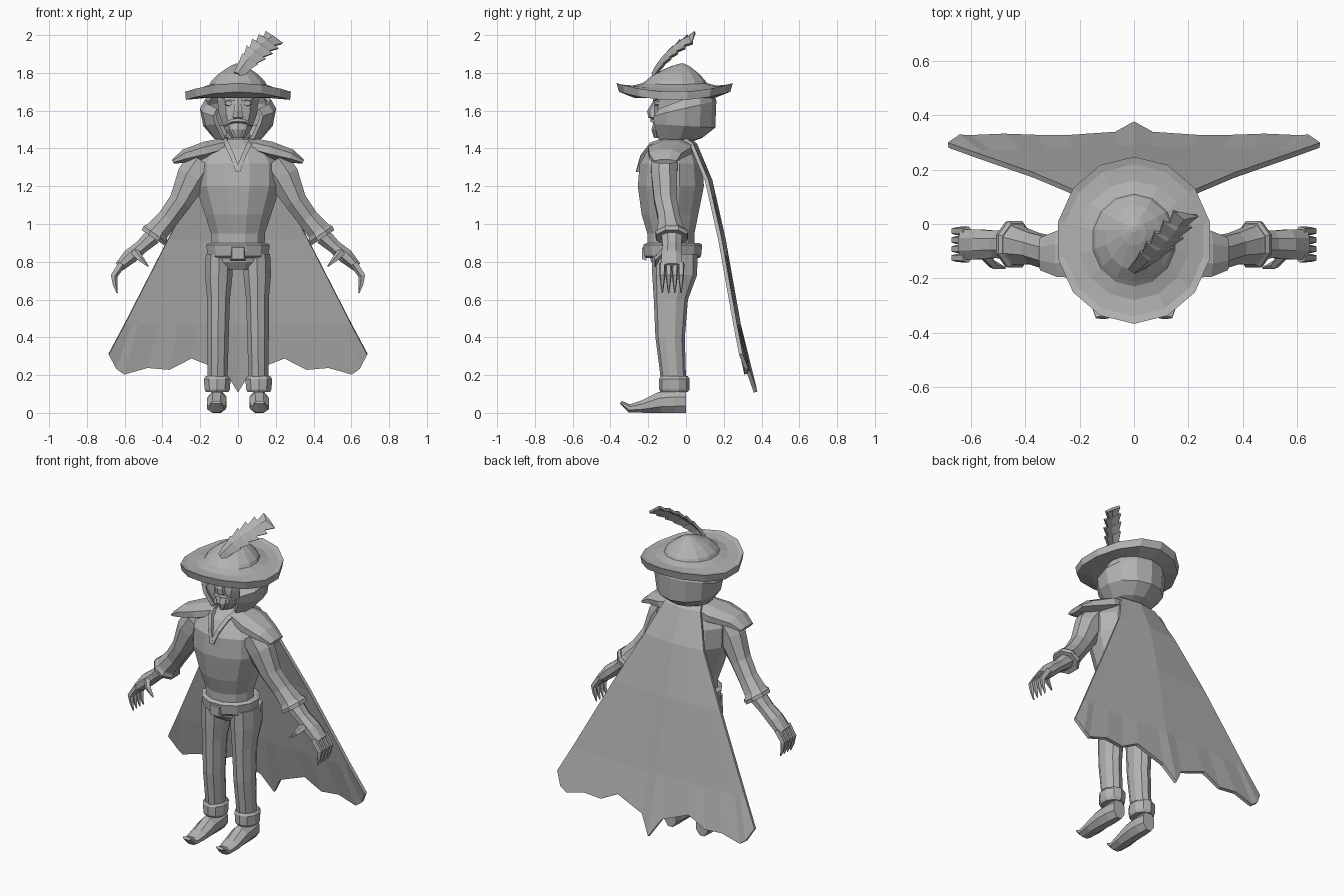
import bpy, bmesh, math
from mathutils import Vector

grey = bpy.data.materials.new("plain grey")
grey.diffuse_color = (0.45, 0.45, 0.45, 1)
X, Y = Vector((1, 0, 0)), Vector((0, 1, 0))


def finish(name, bm, mirror=False, thick=0):
    bmesh.ops.recalc_face_normals(bm, faces=bm.faces)
    me = bpy.data.meshes.new(name)
    bm.to_mesh(me)
    bm.free()
    me.materials.append(grey)
    ob = bpy.data.objects.new(name, me)
    bpy.context.collection.objects.link(ob)
    if thick:
        m = ob.modifiers.new("thickness", 'SOLIDIFY')
        m.thickness, m.offset = thick, 0
    if mirror:
        ob.modifiers.new("mirror", 'MIRROR')
    return ob


def skin(bm, rows, closed):
    """Join rows of points into quads; closed rows become capped rings."""
    vs = [[bm.verts.new(p) for p in r] for r in rows]
    n = len(rows[0])
    for r0, r1 in zip(vs, vs[1:]):
        for i in range(n if closed else n - 1):
            j = (i + 1) % n
            bm.faces.new((r0[i], r0[j], r1[j], r1[i]))
    if closed:
        bm.faces.new(vs[0])
        bm.faces.new(vs[-1])


def tube(name, pts, n=8, ref=Y, mirror=False):
    """Loft along a path of (x, y, z, half width, half width along ref)."""
    c = [Vector(p[:3]) for p in pts]
    rows = []
    for k, p in enumerate(pts):
        t = c[min(k + 1, len(c) - 1)] - c[max(k - 1, 0)]
        side = t.cross(ref).normalized()
        s = 1 / math.cos(math.pi / n)
        ring = []
        for i in range(n):
            a = (i + 0.5) * 2 * math.pi / n
            ring.append(c[k] + side * (p[3] * s * math.cos(a)) + ref * (p[4] * s * math.sin(a)))
        rows.append(ring)
    bm = bmesh.new()
    skin(bm, rows, True)
    return finish(name, bm, mirror)


def sheet(name, rows, thick, mirror=False):
    bm = bmesh.new()
    skin(bm, rows, False)
    return finish(name, bm, mirror, thick)


def stack(name, rings, n=12):
    """Upright loft of (z, y centre, half x, half y)."""
    return tube(name, [(0, cy, z, a, b) for z, cy, a, b in rings], n)


# Body
stack("tunic", [(0.86, -.08, .14, .125), (0.95, -.08, .143, .125), (1.05, -.085, .175, .15),
                (1.2, -.08, .225, .175), (1.32, -.08, .225, .165), (1.4, -.07, .17, .125),
                (1.45, -.05, .08, .08)])
stack("hips", [(0.76, -.065, .12, .09), (0.8, -.065, .165, .12), (0.86, -.07, .155, .13)])
stack("belt", [(0.82, -.07, .15, .14), (0.83, -.07, .16, .15), (0.89, -.07, .168, .156),
               (0.90, -.07, .15, .14)])
tube("belt_buckle", [(0, -.21, .845, .038, .04), (0, -.234, .845, .03, .032)], 4, X)
stack("neck", [(1.4, -.05, .065, .065), (1.52, -.05, .06, .06)], 8)

# Shoulder mantle and V neckline
tube("shoulder_mantle", [(.05, -.07, 1.42, .04, .09), (.17, -.085, 1.39, .047, .115),
                         (.28, -.11, 1.36, .036, .085), (.345, -.11, 1.33, .012, .06)], 8, Y, True)
tube("neckline_trim", [(0, -.252, 1.28, .012, .012), (.03, -.225, 1.36, .012, .016),
                       (.06, -.17, 1.425, .012, .02), (.085, -.06, 1.46, .012, .025)], 4, Y, True)

# Legs and shoes
tube("trouser_leg", [(.1, -.06, .84, .07, .115), (.102, -.06, .73, .073, .113),
                     (.103, -.08, .6, .06, .086), (.106, -.084, .4, .057, .074),
                     (.108, -.066, .17, .052, .063)], 10, Y, True)
tube("ankle_cuff", [(.11, -.062, .11, .06, .068), (.11, -.062, .125, .067, .077),
                    (.11, -.062, .18, .071, .077), (.11, -.062, .195, .06, .068)], 10, Y, True)
tube("shoe", [(.11, 0, .06, .06, .04), (.11, -.06, .06, .06, .05), (.112, -.14, .055, .055, .052),
              (.114, -.23, .033, .033, .05), (.115, -.3, .024, .022, .042),
              (.115, -.345, .056, .008, .026)], 8, X, True)

# Arms and hands
tube("sleeve", [(.185, -.115, 1.33, .085, .07), (.24, -.115, 1.25, .085, .068),
                (.305, -.108, 1.12, .06, .06), (.37, -.09, 1.03, .056, .058),
                (.425, -.08, .965, .062, .07), (.44, -.075, .94, .073, .085)], 8, Y, True)
tube("sleeve_cuff", [(.43, -.075, .957, .068, .076), (.438, -.075, .946, .075, .086),
                     (.45, -.075, .928, .071, .082)], 8, Y, True)
tube("hand", [(.45, -.075, .935, .045, .055), (.51, -.075, .88, .036, .05),
              (.57, -.075, .83, .04, .055), (.63, -.075, .772, .026, .055)], 8, Y, True)
for k in range(4):
    y = -.125 + k * .033
    tube("finger", [(.615, y, .79, .018, .015), (.658, y, .725, .016, .013),
                    (.652, y, .68, .011, .008), (.64, y, .635, .003, .003)], 5, Y, True)
tube("thumb", [(.555, -.11, .86, .02, .018), (.52, -.15, .82, .015, .014),
               (.475, -.162, .775, .003, .003)], 5, Y, True)

# Head and face
stack("head", [(1.455, -.115, .035, .04), (1.5, -.085, .07, .085), (1.58, -.05, .1, .12),
               (1.66, -.04, .11, .125), (1.72, -.03, .1, .11)], 10)
tube("nose", [(0, -.155, 1.66, .012, .012), (0, -.18, 1.6, .022, .022),
              (0, -.175, 1.565, .03, .022), (0, -.155, 1.55, .015, .012)], 6)
tube("moustache", [(0, -.175, 1.548, .01, .014), (.035, -.165, 1.545, .011, .014),
                   (.075, -.13, 1.52, .004, .008)], 5, Y, True)
tube("goatee", [(0, -.15, 1.535, .03, .02), (0, -.16, 1.5, .03, .02), (0, -.16, 1.455, .01, .008)], 6)
tube("eye", [(.05, -.14, 1.64, .017, .022), (.05, -.166, 1.64, .012, .017)], 8, X, True)
tube("eyebrow", [(.018, -.165, 1.66, .008, .01), (.085, -.135, 1.672, .008, .01)], 4, Y, True)

# Hair wrapping the back and sides of the head: (half x, half y, y centre, z, rear rise)
rows = []
for a, b, cy, z, dz in [(.06, .04, -.03, 1.44, 0), (.12, .125, -.045, 1.46, .005),
                        (.175, .175, -.03, 1.525, -.01), (.192, .178, -.028, 1.605, .045),
                        (.165, .15, -.02, 1.65, .06)]:
    row = []
    for i in range(11):
        f = math.radians(-140 + 28 * i)
        row.append((a * math.sin(f), cy + b * math.cos(f), z + dz * math.cos(f)))
    rows.append(row)
sheet("hair", rows, .022)

# Hat, brim lifted at front and back: (half x, half y, z, lift, y shift)
rings = [(.12, .13, 1.675, 0, 0), (.2, .215, 1.668, 0, 0), (.283, .295, 1.655, .045, 0),
         (.287, .308, 1.698, .048, 0), (.262, .28, 1.698, .04, 0), (.205, .22, 1.718, .015, 0),
         (.155, .17, 1.738, .008, 0), (.145, .158, 1.758, 0, .005), (.105, .12, 1.795, 0, .01),
         (.045, .05, 1.835, 0, .03), (.01, .01, 1.85, 0, .04)]
rows = []
for a, b, z, lift, sy in rings:
    row = []
    for i in range(14):
        f = (i + .5) * math.pi / 7
        row.append((a * math.cos(f), -.06 + sy + b * math.sin(f), z + lift * math.sin(f) ** 2))
    rows.append(row)
bm = bmesh.new()
skin(bm, rows, True)
finish("hat", bm)

# Feather with saw-toothed edges
P = [Vector(p) for p in [(0, -.165, 1.785), (.06, -.12, 1.88), (.13, -.04, 1.945), (.19, .04, 1.985)]]
wide = Vector((.8, -.15, -.55)).normalized()


def spine(t):
    s = 1 - t
    return P[0] * s ** 3 + P[1] * 3 * s * s * t + P[2] * 3 * s * t * t + P[3] * t ** 3


rows = []
for k in range(6):
    t = k / 6
    w = .02 + .045 * math.sin(math.pi * min(1, t * .75 + .1))
    for t2, w2, sweep in ((t, w * .65, 0), (t + .12, w, .05)):
        c = spine(min(t2, 1))
        e = spine(min(t2 + sweep, 1))
        rows.append([e - wide * w2, c + Vector((0, -.01, .012)), e + wide * w2])
rows.append([spine(1) + wide * d for d in (-.015, 0, .015)])
sheet("feather", rows, .015)

# Cape: ruled rows (z, y, half width) ending in a ragged hem
hem = [(0, .11), (.1, .22), (.36, .29), (.53, .23), (.7, .24), (.88, .205), (.94, .235), (1, .31)]
hem = [(-u, z) for u, z in hem[:0:-1]] + hem
rows = []
for z, y, w in [(1.46, 0, .1), (1.42, .05, .125), (1.23, .13, .205), (.92, .2, .37), (.47, .28, .6)]:
    rows.append([(u * w, y - .02 * abs(u), z) for u, _ in hem])
rows.append([(u * .685, .385 - .24 * z - .02 * abs(u) + .01 * (i % 2), z) for i, (u, z) in enumerate(hem)])
sheet("cape", rows, .02)
